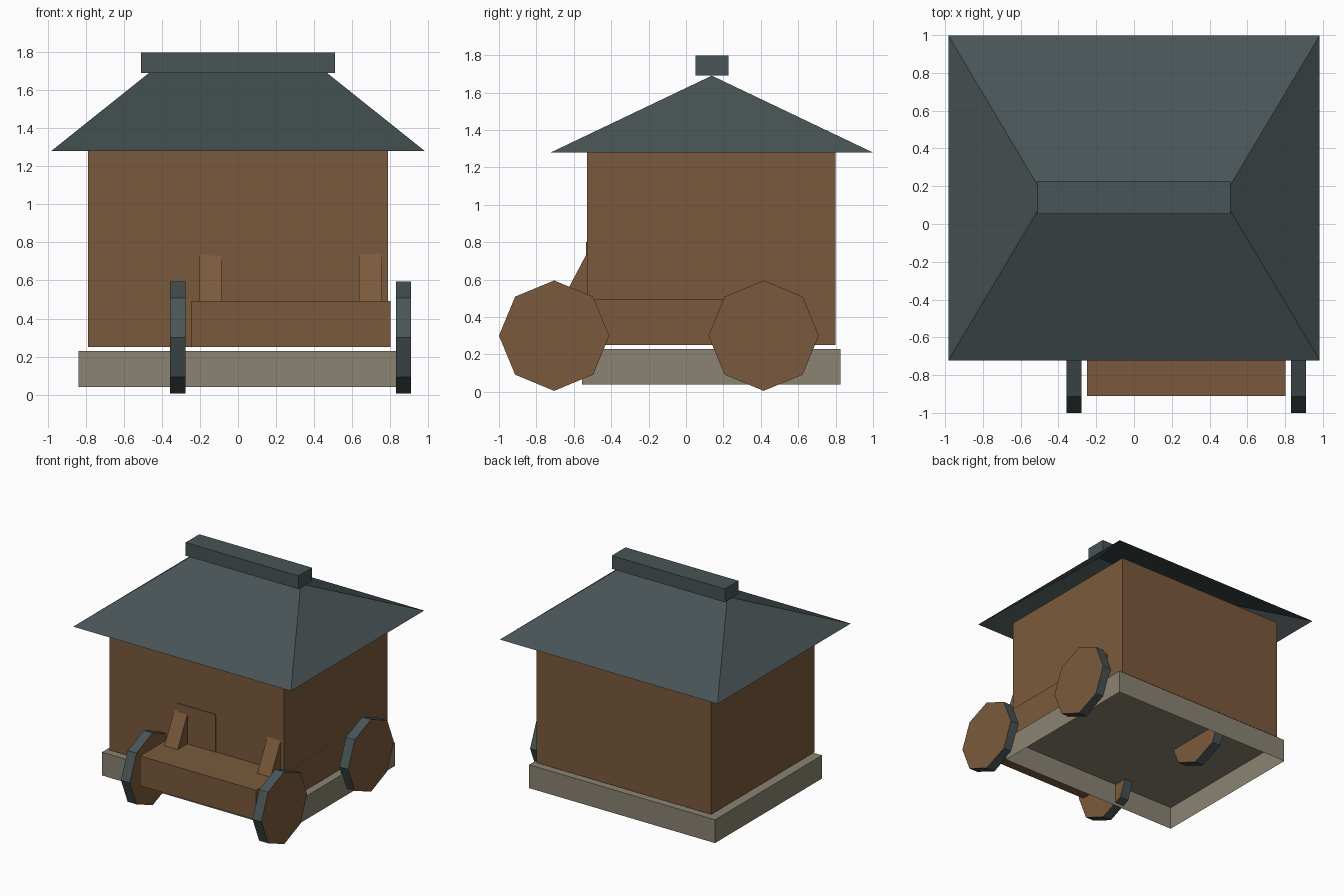
import bpy, bmesh, math
from mathutils import Matrix, Vector

if "Cube" in bpy.data.objects:
    bpy.data.objects.remove(bpy.data.objects["Cube"])


def material(name, rgb):
    # sRGB 0-255 to linear viewport colour
    lin = [((c / 255 + 0.055) / 1.055) ** 2.4 for c in rgb]
    m = bpy.data.materials.new(name)
    m.diffuse_color = (*lin, 1)
    m.use_nodes = True
    m.node_tree.nodes["Principled BSDF"].inputs["Base Color"].default_value = m.diffuse_color
    return m


WOOD = material("brown wood", (122, 90, 60))
SLATE = material("dark slate", (73, 84, 86))
STONE = material("grey stone", (138, 131, 114))


def finish(name, bm, *mats):
    mesh = bpy.data.meshes.new(name)
    bm.to_mesh(mesh)
    bm.free()
    for m in mats:
        mesh.materials.append(m)
    ob = bpy.data.objects.new(name, mesh)
    bpy.context.collection.objects.link(ob)
    return ob


def box(name, lo, hi, mat, open_bottom=False):
    lo, hi = Vector(lo), Vector(hi)
    bm = bmesh.new()
    bmesh.ops.create_cube(bm, size=1, matrix=Matrix.Translation((lo + hi) / 2)
                          @ Matrix.Diagonal((*(hi - lo), 1)))
    if open_bottom:
        bm.normal_update()
        down = [f for f in bm.faces if f.normal.z < -0.9]
        bmesh.ops.delete(bm, geom=down, context='FACES')
    return finish(name, bm, mat)


# House body on an open-bottomed stone base
box("stone_base", (-0.84, -0.555, 0.04), (0.84, 0.825, 0.23), STONE, open_bottom=True)
box("house_walls", (-0.788, -0.53, 0.25), (0.788, 0.80, 1.28), WOOD)
box("door", (-0.172, -0.535, 0.25), (0.172, -0.528, 0.80), WOOD)

# Hip roof: eave rectangle rising to a ridge, open underneath
bm = bmesh.new()
a, b, c, d = [bm.verts.new(p) for p in
              ((-0.983, -0.722, 1.28), (0.983, -0.722, 1.28),
               (0.983, 0.998, 1.28), (-0.983, 0.998, 1.28))]
left, right = [bm.verts.new((x, 0.138, 1.69)) for x in (-0.47, 0.47)]
for loop in ((a, b, right, left), (b, c, right), (c, d, left, right), (d, a, left)):
    bm.faces.new(loop)
finish("hip_roof", bm, SLATE)
box("ridge_cap", (-0.51, 0.052, 1.69), (0.51, 0.228, 1.798), SLATE)

# Cart parked through the house front
CART_X, CART_Y = 0.277, -0.145
box("cart_bed", (CART_X - 0.525, -0.91, 0.25), (CART_X + 0.525, 0.62, 0.493), WOOD)


# Eight-sided wheels: wooden faces, slate rims
def wheel(name, x, y):
    bm = bmesh.new()
    bmesh.ops.create_cone(bm, cap_ends=True, segments=8, radius1=0.295,
                          radius2=0.295, depth=0.08,
                          matrix=Matrix.Translation((x, y, 0.30))
                          @ Matrix.Rotation(math.pi / 2, 4, 'Y'))
    bm.normal_update()
    for f in bm.faces:
        f.material_index = 1 if abs(f.normal.x) > 0.9 else 0
    finish(name, bm, SLATE, WOOD)


for sx, side in ((-1, "left"), (1, "right")):
    for sy, end in ((-1, "front"), (1, "rear")):
        wheel(f"{end}_{side}_wheel", CART_X + sx * 0.594, CART_Y + sy * 0.56)

    # Slanted shaft leaning back from the bed into the house wall
    lean = math.atan2(0.095, 0.18)
    length, thick = 0.5, 0.12
    bm = bmesh.new()
    bmesh.ops.create_cube(bm, size=1, matrix=(
        Matrix.Translation((CART_X + sx * 0.42, -0.53, 0.74))
        @ Matrix.Rotation(-lean, 4, 'X')
        @ Matrix.Translation((0, thick / 2, -0.1))
        @ Matrix.Diagonal((0.12, thick, length, 1))))
    finish(f"{side}_shaft", bm, WOOD)
